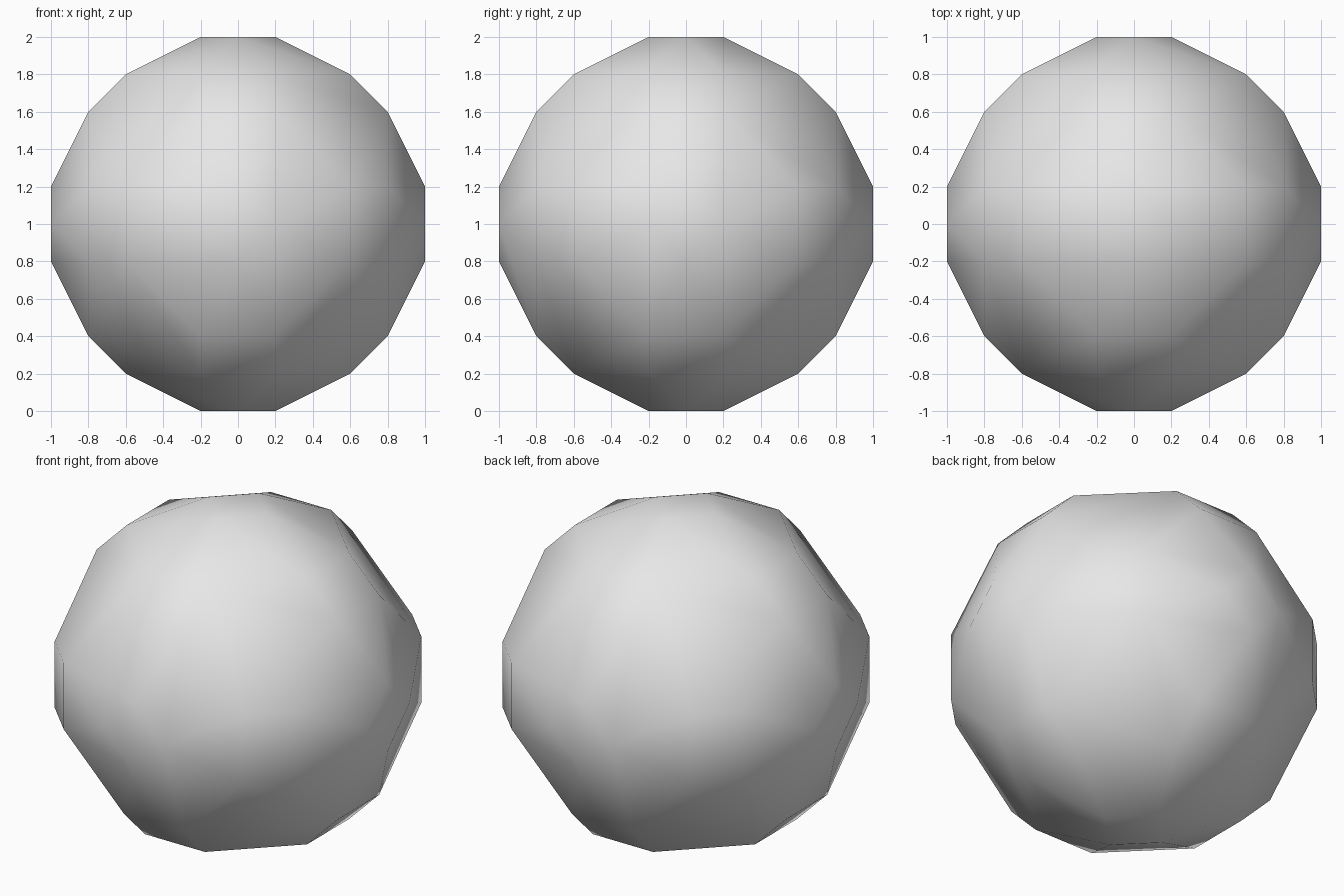
import bpy, bmesh, math
from itertools import permutations, product

cube = bpy.data.objects.get("Cube")
if cube:
    bpy.data.objects.remove(cube, do_unlink=True)

# One plain grey material
grey = bpy.data.materials.new("plain grey")
grey.use_nodes = True
colour = (0.8, 0.8, 0.8, 1.0)
grey.diffuse_color = colour
grey.node_tree.nodes["Principled BSDF"].inputs["Base Color"].default_value = colour

# Corner points: every order and sign of two coordinate triples on one sphere
STEP = 0.2
corners = set()
for triple in ((0, 1, 5), (1, 3, 4)):
    for p in permutations(triple):
        for s in product((-1, 1), repeat=3):
            corners.add(tuple(a * b for a, b in zip(p, s)))

# Wrap the points in a convex shell, then merge triangles into flat facets
bm = bmesh.new()
for x, y, z in sorted(corners):
    bm.verts.new((x * STEP, y * STEP, z * STEP + 1.0))
bmesh.ops.convex_hull(bm, input=bm.verts[:])
bmesh.ops.dissolve_limit(bm, angle_limit=math.radians(2),
                         verts=bm.verts[:], edges=bm.edges[:])
bmesh.ops.recalc_face_normals(bm, faces=bm.faces[:])

mesh = bpy.data.meshes.new("faceted_ball")
bm.to_mesh(mesh)
bm.free()
mesh.materials.append(grey)
ball = bpy.data.objects.new("faceted_ball", mesh)
bpy.context.collection.objects.link(ball)

# Soft shading that keeps the steeper edges sharp
bpy.ops.object.select_all(action='DESELECT')
ball.select_set(True)
bpy.context.view_layer.objects.active = ball
bpy.ops.object.shade_smooth_by_angle(angle=math.radians(30))
